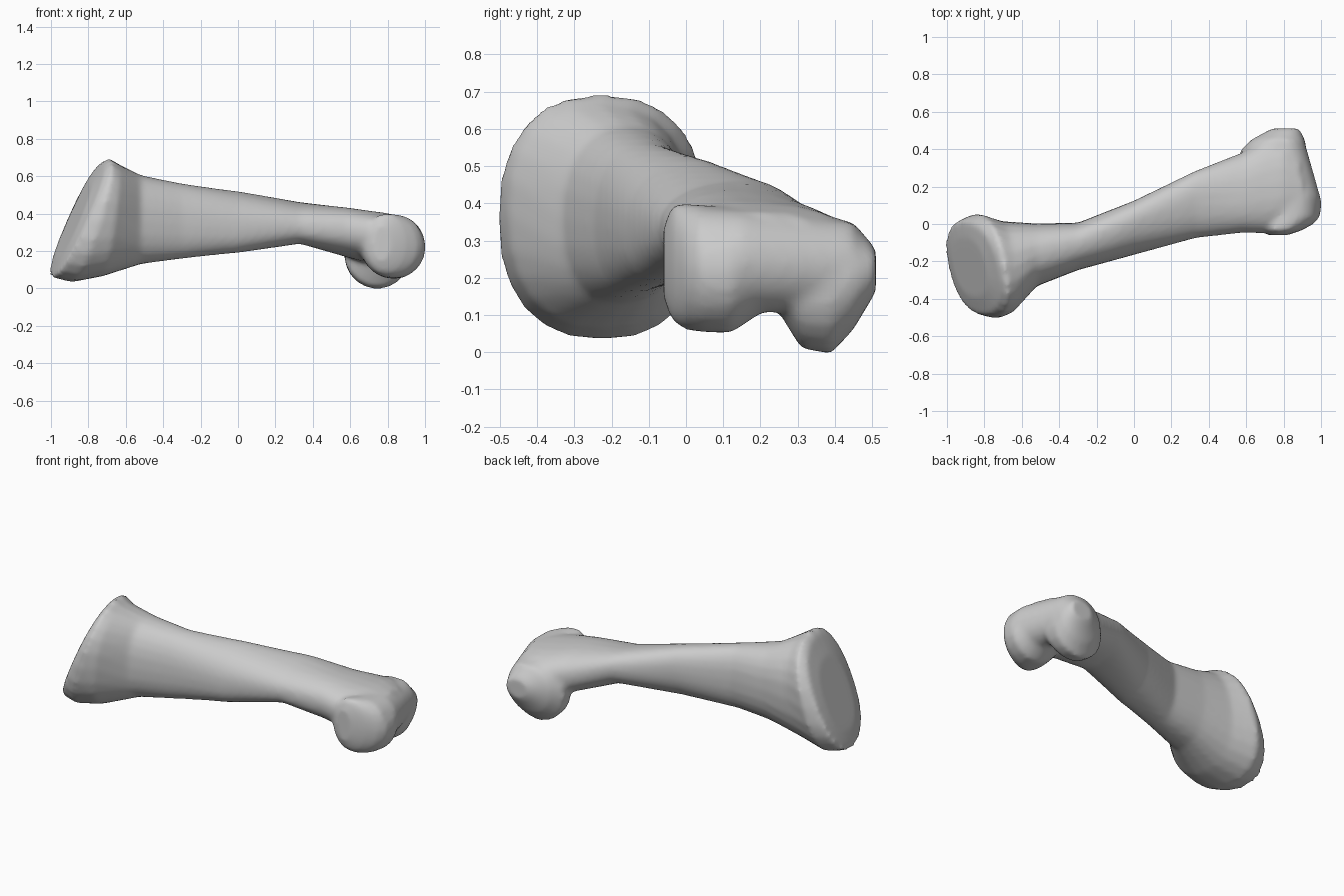
import bpy, bmesh
from math import sin, cos, pi, copysign

cube = bpy.data.objects.get("Cube")
if cube:
    bpy.data.objects.remove(cube)

mat = bpy.data.materials.new("bone grey")
mat.use_nodes = True
colour = (0.6, 0.6, 0.6, 1)
mat.diffuse_color = colour
mat.node_tree.nodes["Principled BSDF"].inputs["Base Color"].default_value = colour


def sharp(v, power):
    return copysign(abs(v) ** power, v)


def loft(bm, sections, sides=24):
    """Skin sections: x, y, z, half width, half height, lean, yaw, roll."""
    rings = []
    for x, y, z, ry, rz, lean, yaw, roll in sections:
        ring = []
        for i in range(sides):
            a = 2 * pi * i / sides
            dy, dz = ry * sharp(cos(a), 0.85), rz * sharp(sin(a), 0.85)
            ring.append(bm.verts.new((x + lean * dz + yaw * dy, y + dy,
                                      z + dz + roll * dy)))
        rings.append(ring)
    for a, b in zip(rings, rings[1:]):
        for i in range(sides):
            j = (i + 1) % sides
            bm.faces.new((a[i], a[j], b[j], b[i]))
    bm.faces.new(rings[0])
    bm.faces.new(rings[-1])


def knuckle(bm, discs, sides=20):
    """Hull around discs: y, centre x, centre z, radius x, radius z."""
    verts = [bm.verts.new((cx + rx * cos(2 * pi * i / sides), y,
                           cz + rz * sin(2 * pi * i / sides)))
             for y, cx, cz, rx, rz in discs for i in range(sides)]
    hull = bmesh.ops.convex_hull(bm, input=verts)
    loose = {v for v in hull["geom_interior"] if isinstance(v, bmesh.types.BMVert)}
    bmesh.ops.delete(bm, geom=list(loose), context="VERTS")


bm = bmesh.new()

# Slanted broad head, narrowing shaft and flared far end
loft(bm, [
    (-0.88, -0.23, 0.36, 0.16, 0.2, 0.43, -0.2, 0),
    (-0.86, -0.235, 0.365, 0.25, 0.305, 0.44, -0.22, 0),
    (-0.79, -0.225, 0.365, 0.282, 0.332, 0.3, -0.18, 0),
    (-0.68, -0.23, 0.365, 0.245, 0.3, 0.14, -0.1, 0),
    (-0.52, -0.165, 0.368, 0.168, 0.238, 0, 0, 0.05),
    (-0.3, -0.12, 0.36, 0.127, 0.2, 0, 0, 0.15),
    (0, -0.02, 0.355, 0.145, 0.158, 0, 0, 0.25),
    (0.33, 0.105, 0.35, 0.18, 0.108, 0, 0, 0.12),
    (0.58, 0.168, 0.3, 0.215, 0.132, 0, 0, -0.06),
    (0.7, 0.205, 0.275, 0.255, 0.138, 0, 0, -0.08),
    (0.8, 0.225, 0.265, 0.26, 0.135, 0, 0, -0.08),
    (0.9, 0.21, 0.265, 0.2, 0.11, 0, -0.15, -0.05),
])

# Front knuckle
knuckle(bm, [
    (-0.06, 0.77, 0.24, 0.05, 0.1),
    (-0.035, 0.785, 0.24, 0.11, 0.16),
    (0.0, 0.81, 0.23, 0.15, 0.17),
    (0.04, 0.825, 0.225, 0.17, 0.172),
    (0.12, 0.835, 0.22, 0.17, 0.17),
    (0.21, 0.835, 0.24, 0.135, 0.13),
])

# Rear knuckle
knuckle(bm, [
    (0.25, 0.79, 0.235, 0.13, 0.13),
    (0.31, 0.745, 0.18, 0.175, 0.172),
    (0.39, 0.745, 0.18, 0.178, 0.185),
    (0.45, 0.77, 0.205, 0.145, 0.145),
    (0.51, 0.81, 0.22, 0.075, 0.06),
])

# Bridge between the knuckles
knuckle(bm, [
    (0.03, 0.84, 0.265, 0.14, 0.13),
    (0.15, 0.86, 0.245, 0.135, 0.14),
    (0.45, 0.8, 0.23, 0.11, 0.12),
])

bmesh.ops.recalc_face_normals(bm, faces=bm.faces)
mesh = bpy.data.meshes.new("bone")
bm.to_mesh(mesh)
bm.free()
mesh.materials.append(mat)
bone = bpy.data.objects.new("bone", mesh)
bpy.context.collection.objects.link(bone)

# Fuse the parts into one soft surface
fuse = bone.modifiers.new("fuse", "REMESH")
fuse.mode = "VOXEL"
fuse.voxel_size = 0.015
fuse.use_smooth_shade = True
soften = bone.modifiers.new("soften", "SMOOTH")
soften.factor = 0.5
soften.iterations = 8
